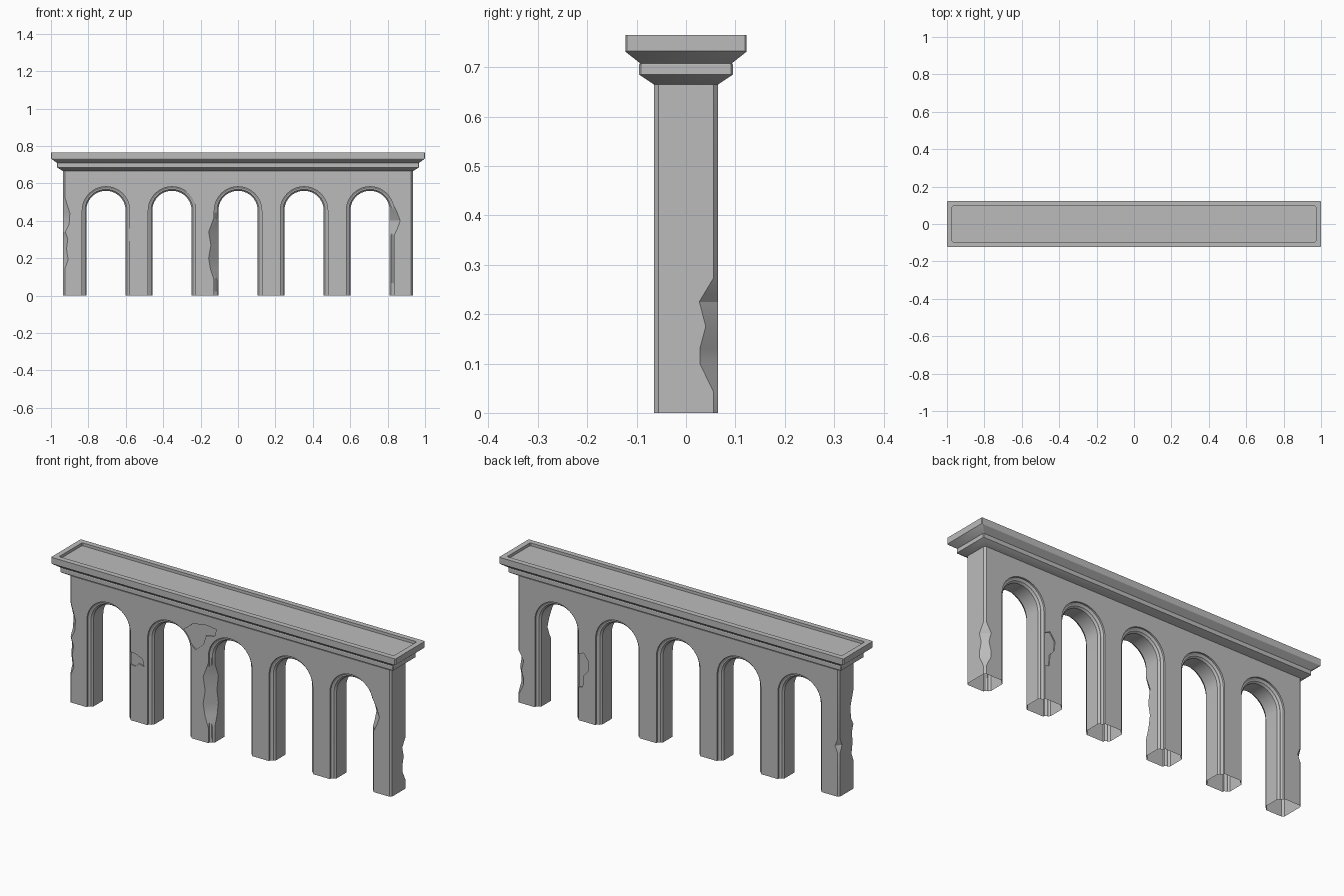
import bpy, bmesh, math

cube = bpy.data.objects.get("Cube")
if cube:
    bpy.data.objects.remove(cube)

stone = bpy.data.materials.new("grey stone")
stone.use_nodes = True
GREY = (0.5, 0.5, 0.5, 1)
stone.diffuse_color = GREY
stone.node_tree.nodes["Principled BSDF"].inputs["Base Color"].default_value = GREY


def loft(name, loops):
    """Solid skinned through loops of equal point count, capped at both ends."""
    bm = bmesh.new()
    rings = [[bm.verts.new(p) for p in loop] for loop in loops]
    n = len(rings[0])
    for a, b in zip(rings, rings[1:]):
        for i in range(n):
            j = (i + 1) % n
            bm.faces.new((a[i], a[j], b[j], b[i]))
    bm.faces.new(rings[0][::-1])
    bm.faces.new(rings[-1])
    bmesh.ops.recalc_face_normals(bm, faces=bm.faces)
    mesh = bpy.data.meshes.new(name)
    bm.to_mesh(mesh)
    bm.free()
    mesh.materials.append(stone)
    obj = bpy.data.objects.new(name, mesh)
    bpy.context.collection.objects.link(obj)
    return obj


def rect(x, y, z, c):
    """Rectangle with chamfered corners."""
    return [(x - c, -y, z), (x, c - y, z), (x, y - c, z), (x - c, y, z),
            (c - x, y, z), (-x, y - c, z), (-x, c - y, z), (c - x, -y, z)]


def select_only(obj):
    bpy.ops.object.select_all(action='DESELECT')
    obj.select_set(True)
    bpy.context.view_layer.objects.active = obj


def carve(target, cutter):
    cutter.hide_render = True
    mod = target.modifiers.new("cut", 'BOOLEAN')
    mod.operation = 'DIFFERENCE'
    mod.solver = 'EXACT'
    mod.object = cutter
    select_only(target)
    bpy.ops.object.modifier_apply(modifier=mod.name)
    bpy.data.objects.remove(cutter)


def arch_loop(cx, y, r, spring=0.455, steps=20):
    arc = [(cx + r * math.cos(math.pi * i / steps), y,
            spring + r * math.sin(math.pi * i / steps)) for i in range(steps + 1)]
    return [(cx + r, y, -0.1)] + arc + [(cx - r, y, -0.1)]


def face_chip(side, outline, depth=0.006):
    """Shallow flaked patch on the front (-1) or back (1) face."""
    return loft("chip", [[(x, side * y, z) for x, z in outline]
                         for y in (HALF_D - depth, HALF_D + 0.03)])


def edge_chip(x, y, u, v, bites):
    """Ragged bite out of a vertical edge; u and v point into the stone."""
    k = 0.03
    return loft("bite", [[(x + u * (d + k), y - v * k, z),
                          (x - u * k, y + v * (d + k), z),
                          (x - u * 0.06, y - v * 0.06, z)] for z, d in bites])


HALF_W, HALF_D, WALL_H = 0.935, 0.065, 0.665
PITCH, OUTER = 0.353, 0.127

# Pier wall with five stepped arches
wall = loft("arcade_wall", [rect(HALF_W, HALF_D, z, 0.009) for z in (0, WALL_H)])
steps = [(0.1, OUTER), (0.056, OUTER), (0.05, 0.118), (0.05, 0.113), (0.04, 0.105)]
section = [(-y, r) for y, r in steps] + [(y, r) for y, r in reversed(steps)]
for k in range(-2, 3):
    carve(wall, loft("arch_cutter", [arch_loop(k * PITCH, y, r) for y, r in section]))

# Flaked patches
carve(wall, face_chip(-1, [(-0.28, 0.55), (-0.22, 0.6), (-0.15, 0.617), (-0.08, 0.608),
                           (-0.09, 0.57), (-0.14, 0.56), (-0.155, 0.51), (-0.2, 0.47),
                           (-0.24, 0.5)]))
carve(wall, face_chip(-1, [(-0.6, 0.36), (-0.55, 0.355), (-0.51, 0.34), (-0.5, 0.3),
                           (-0.53, 0.31), (-0.55, 0.29), (-0.6, 0.295)]))
carve(wall, face_chip(1, [(0.59, 0.34), (0.55, 0.36), (0.52, 0.32), (0.525, 0.27),
                          (0.55, 0.24), (0.555, 0.18), (0.59, 0.17)]))

# Broken vertical edges
JAMB = PITCH / 2 - 0.0495
carve(wall, edge_chip(-JAMB, -HALF_D, -1, 1,
                      [(0.08, 0), (0.14, 0.02), (0.2, 0.03), (0.27, 0.018), (0.34, 0.03), (0.42, 0)]))
carve(wall, edge_chip(2 * PITCH + OUTER, -HALF_D, 1, 1,
                      [(0.32, 0), (0.36, 0.02), (0.4, 0.034), (0.44, 0.02), (0.48, 0)]))
carve(wall, edge_chip(HALF_W, HALF_D, -1, -1,
                      [(0.04, 0.008), (0.1, 0.037), (0.13, 0.037), (0.175, 0.025), (0.225, 0.038), (0.275, 0.008)]))
carve(wall, edge_chip(-HALF_W, -HALF_D, 1, 1,
                      [(0.14, 0.008), (0.19, 0.027), (0.25, 0.018), (0.3, 0.025), (0.34, 0.012),
                       (0.38, 0.032), (0.44, 0.036), (0.53, 0.008)]))
carve(wall, edge_chip(-HALF_W, HALF_D, 1, -1, [(0.22, 0.005), (0.265, 0.024), (0.31, 0.005)]))

# Leave the feet of the piers open
bm = bmesh.new()
bm.from_mesh(wall.data)
feet = [f for f in bm.faces if f.calc_center_median().z < 0.001]
bmesh.ops.delete(bm, geom=feet, context='FACES')
bm.to_mesh(wall.data)
bm.free()

# Two-tier cornice with a sunken top
cornice = loft("cornice", [rect(*p) for p in (
    (HALF_W, HALF_D, 0.665, 0.006), (0.968, 0.095, 0.685, 0.004),
    (0.968, 0.095, 0.705, 0.004), (0.966, 0.093, 0.708, 0.004),
    (0.998, 0.122, 0.731, 0.004), (1.0, 0.123, 0.733, 0.004),
    (1.0, 0.123, 0.765, 0.004), (0.972, 0.095, 0.765, 0.004),
    (0.972, 0.095, 0.75, 0.004))])

for obj in (wall, cornice):
    select_only(obj)
    bpy.ops.object.shade_smooth_by_angle(angle=math.radians(25))
